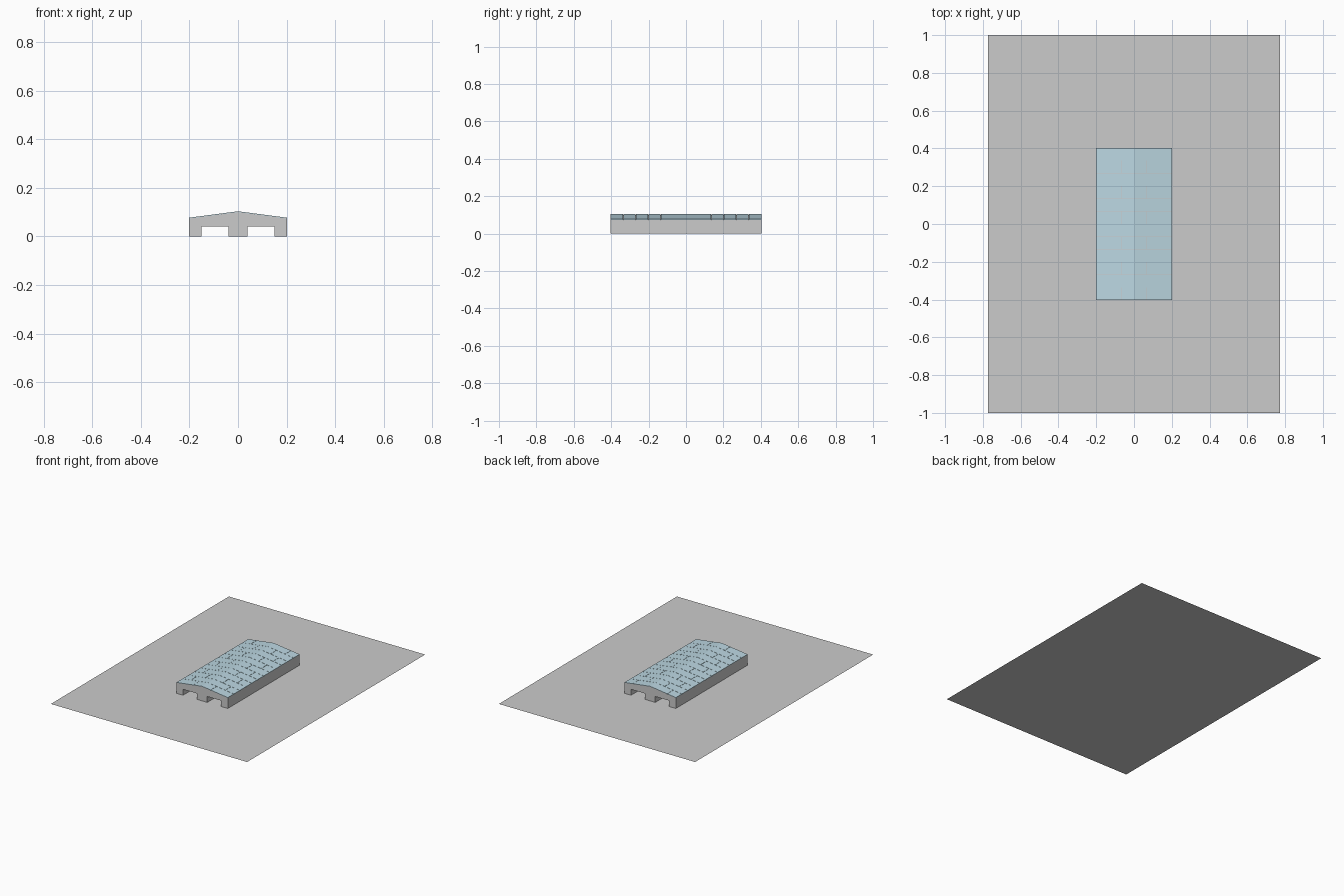
import bpy, bmesh

if "Cube" in bpy.data.objects:
    bpy.data.objects.remove(bpy.data.objects["Cube"])

HW, HL = 0.202, 0.403         # half width / half length of the building
EAVE, RIDGE = 0.074, 0.1005
THICK, GAP = 0.0035, 0.0008   # roof tile thickness and joint


def make_object(name, bm, material=None):
    bmesh.ops.recalc_face_normals(bm, faces=bm.faces)
    mesh = bpy.data.meshes.new(name)
    bm.to_mesh(mesh)
    bm.free()
    ob = bpy.data.objects.new(name, mesh)
    bpy.context.collection.objects.link(ob)
    if material:
        mesh.materials.append(material)
    return ob


def add_prism(bm, profile, y0, y1):
    """Extrude an (x, z) profile from y0 to y1."""
    face = bm.faces.new([bm.verts.new((x, y0, z)) for x, z in profile])
    ext = bmesh.ops.extrude_face_region(bm, geom=[face])["geom"]
    verts = [v for v in ext if isinstance(v, bmesh.types.BMVert)]
    bmesh.ops.translate(bm, verts=verts, vec=(0, y1 - y0, 0))


def mirror_x(ob):
    mod = ob.modifiers.new("mirror", "MIRROR")
    mod.use_axis[0] = True
    mod.use_clip = True


def roof_z(x):
    return RIDGE + (EAVE - RIDGE) * x / HW


# Flat ground slab
bpy.ops.mesh.primitive_plane_add(size=2)
ground = bpy.context.object
ground.name = "ground_sheet"
ground.scale = (0.772, 1, 1)
bpy.ops.object.transform_apply(location=False, rotation=False, scale=True)

# Building body: gabled cross-section with two passages
half = [(0.04, 0), (0.04, 0.042), (0.15, 0.042), (0.15, 0), (HW, 0), (HW, EAVE)]
profile = half + [(0, RIDGE)] + [(-x, z) for x, z in reversed(half)]
bm = bmesh.new()
add_prism(bm, profile, -HL, HL)
make_object("building_body", bm)

# Roof tiles: staggered rows on one slope, mirrored to the other
blue = bpy.data.materials.new("roof_blue")
blue.diffuse_color = (0.50, 0.68, 0.76, 1)
blue.use_nodes = True
blue.node_tree.nodes["Principled BSDF"].inputs["Base Color"].default_value = blue.diffuse_color
ROWS = 12
pitch = 2 * HL / ROWS
bm = bmesh.new()
for row in range(ROWS):
    y0 = -HL + row * pitch + (GAP if row else 0)
    y1 = -HL + (row + 1) * pitch - (GAP if row < ROWS - 1 else 0)
    joint = HW * (2 if row % 2 else 1) / 3
    for xa, xb in ((0, joint - GAP), (joint + GAP, HW)):
        add_prism(bm, [(xa, roof_z(xa)), (xb, roof_z(xb)),
                       (xb, roof_z(xb) + THICK), (xa, roof_z(xa) + THICK)], y0, y1)
mirror_x(make_object("roof_tiles", bm, blue))
